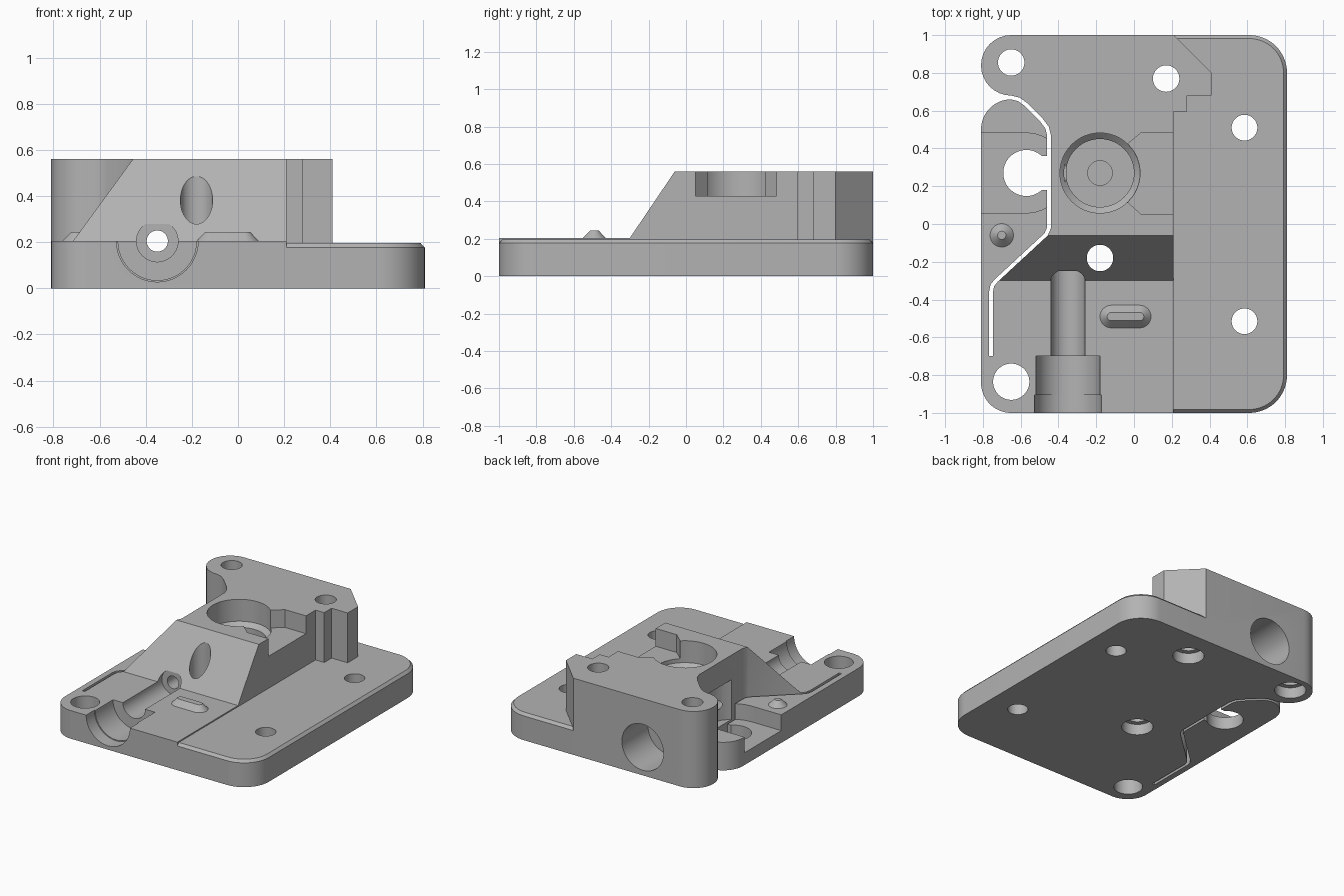
import bpy, bmesh, math
from math import pi, cos, sin
from mathutils import Vector

cube = bpy.data.objects.get("Cube")
if cube:
    bpy.data.objects.remove(cube, do_unlink=True)

grey = bpy.data.materials.new("light_grey")
grey.use_nodes = True
colour = (0.45, 0.45, 0.45, 1)
grey.diffuse_color = colour
grey.node_tree.nodes["Principled BSDF"].inputs["Base Color"].default_value = colour

DECK, TOP, AXIS_X, AXIS_Z = 0.205, 0.56, -0.35, 0.205


def arc(cx, cy, r, a, b, n=16):
    return [(cx + r * cos(math.radians(a + (b - a) * i / n)),
             cy + r * sin(math.radians(a + (b - a) * i / n))) for i in range(n + 1)]


def loft(name, rings):
    """Solid from (outline, z) rings with equal point counts."""
    bm = bmesh.new()
    loops = [[bm.verts.new((x, y, z)) for x, y in pts] for pts, z in rings]
    for lo, hi in zip(loops, loops[1:]):
        for i in range(len(lo)):
            j = (i + 1) % len(lo)
            bm.faces.new((lo[i], lo[j], hi[j], hi[i]))
    bm.faces.new(loops[0][::-1])
    bm.faces.new(loops[-1])
    bmesh.ops.recalc_face_normals(bm, faces=bm.faces)
    me = bpy.data.meshes.new(name)
    bm.to_mesh(me)
    bm.free()
    me.materials.append(grey)
    ob = bpy.data.objects.new(name, me)
    bpy.context.collection.objects.link(ob)
    return ob


def prism(name, pts, z0, z1):
    return loft(name, [(pts, z0), (pts, z1)])


def disc(cx, cy, r):
    return arc(cx, cy, r, 0, 360, 48)[:-1]


def turned(name, cx, cy, steps):
    return loft(name, [(disc(cx, cy, r), z) for r, z in steps])


def rod_y(name, r, y0, y1):
    """Cylinder along y on the feed axis."""
    ob = prism(name, disc(0, 0, r), y0, y1)
    for v in ob.data.vertices:
        x, y, z = v.co
        v.co = (AXIS_X + x, z, AXIS_Z - y)
    return ob


def rect(x0, x1, y0, y1):
    return [(x0, y0), (x1, y0), (x1, y1), (x0, y1)]


def ribbon(path, half):
    """Outline of a polyline thickened on both sides."""
    p = [Vector(q) for q in path]
    left, right = [], []
    for i, q in enumerate(p):
        a = (q - p[i - 1]).normalized() if i else (p[1] - q).normalized()
        b = (p[i + 1] - q).normalized() if i < len(p) - 1 else a
        t = (a + b).normalized()
        off = Vector((-t.y, t.x)) * half / t.dot(a)
        left.append(tuple(q + off))
        right.append(tuple(q - off))
    return left + right[::-1]


def combine(body, parts, operation):
    for part in parts:
        mod = body.modifiers.new(part.name, 'BOOLEAN')
        mod.operation, mod.solver, mod.object = operation, 'EXACT', part
        bpy.context.view_layer.update()
        deps = bpy.context.evaluated_depsgraph_get()
        me = bpy.data.meshes.new_from_object(body.evaluated_get(deps))
        body.modifiers.clear()
        body.data = me
        bpy.data.objects.remove(part, do_unlink=True)


# Left deck with the lobe and the lever end
lobe = arc(-0.65, 0.84, 0.16, 90, 270)
body = prism("mount_body", [(0.21, -1), (0.21, 1)] + lobe
             + arc(-0.65, 0.5, 0.16, 90, 180) + arc(-0.65, -0.84, 0.16, 180, 270), 0, DECK)


# Right plate with chamfered rim
def plate(inset):
    r = 0.2 - inset
    return ([(0, -1 + inset)] + arc(0.61, -0.8, r, -90, 0)
            + arc(0.61, 0.8, r, 0, 90) + [(0, 1 - inset)])


right_plate = loft("right_plate", [(plate(0), 0), (plate(0), 0.177), (plate(0.018), 0.196)])

# Tall block, bounded on the left by the flexure slit
bend = [(-0.65, 0.67), (-0.61, 0.66), (-0.575, 0.635), (-0.49, 0.55), (-0.46, 0.51),
        (-0.45, 0.47), (-0.45, -0.02), (-0.465, -0.055), (-0.73, -0.3)]
block = prism("tall_block", lobe + bend[1:] + [(0.21, -0.3), (0.21, 0.595), (0.28, 0.595),
              (0.28, 0.68), (0.41, 0.68), (0.41, 0.8), (0.21, 1)], 0.1, TOP)
slope = prism("slope_cutter", [(-0.3, DECK), (-0.06, TOP), (-0.06, 0.7), (-0.5, 0.7),
                               (-0.5, DECK)], -1, 1)
for v in slope.data.vertices:
    v.co = (v.co.z, v.co.x, v.co.y)
combine(block, [slope], 'DIFFERENCE')
combine(body, [right_plate, block], 'UNION')

# Flexure slit
slit = [(-0.9, 0.67)] + bend + [(-0.75, -0.325), (-0.757, -0.36), (-0.757, -0.7)]
cuts = [prism("slit", ribbon(slit, 0.01), -0.1, 0.7)]

# Bolt holes, some counterbored from below
for x, y, r, bore in [(-0.65, 0.855, 0.07, True), (0.17, 0.77, 0.07, True),
                      (-0.18, -0.18, 0.07, True), (0.585, 0.51, 0.068, False),
                      (0.585, -0.515, 0.068, False), (-0.65, -0.835, 0.096, False)]:
    steps = [(0.105, -0.1), (0.105, 0.08), (r, 0.08), (r, 0.7)] if bore else [(r, -0.1), (r, 0.7)]
    cuts.append(turned("bolt_hole", x, y, steps))

# Gear bore with stepped seat and blind centre
cuts.append(turned("gear_bore", -0.18, 0.27, [(0.065, 0.05), (0.065, 0.1), (0.18, 0.1),
                   (0.18, 0.37), (0.212, 0.4), (0.212, 0.7)]))
cuts.append(prism("side_pocket", [(0.3, 0.05), (0.04, 0.05), (-0.05, 0.13), (-0.05, 0.41),
                  (0.04, 0.485), (0.3, 0.485)], 0.43, 0.7))

# Lever roller recess and keyhole
cuts.append(prism("roller_recess", arc(-0.57, 0.27, 0.212, -90, 90)
                  + [(-0.9, 0.482), (-0.9, 0.058)], 0.09, 0.38))
cuts.append(turned("roller_pin_hole", -0.57, 0.27, [(0.122, -0.1), (0.122, 0.3)]))
cuts.append(prism("pin_neck", rect(-0.53, -0.45, 0.18, 0.36), -0.1, 0.3))

# Feed channel from front to back
for name, r, y0, y1 in [("front_mouth", 0.177, -1.1, -0.905), ("front_socket", 0.17, -1.1, -0.7),
                        ("front_channel", 0.09, -0.75, -0.25), ("feed_hole", 0.046, -1.1, 1.1),
                        ("back_socket", 0.168, 0.7, 1.1)]:
    cuts.append(rod_y(name, r, y0, y1))
combine(body, cuts, 'DIFFERENCE')


# Raised locating marks
def stadium(r):
    return arc(0.03, -0.49, r, -90, 90) + arc(-0.12, -0.49, r, 90, 270)


oval = loft("oval_bump", [(stadium(0.06), DECK - 0.01), (stadium(0.06), DECK), (stadium(0.022), 0.245)])
cone = turned("cone_bump", -0.7, -0.06, [(0.062, DECK - 0.01), (0.062, DECK), (0.022, 0.245)])

for ob in (body, oval, cone):
    bpy.ops.object.select_all(action='DESELECT')
    ob.select_set(True)
    bpy.context.view_layer.objects.active = ob
    bpy.ops.object.shade_smooth_by_angle(angle=math.radians(25))
